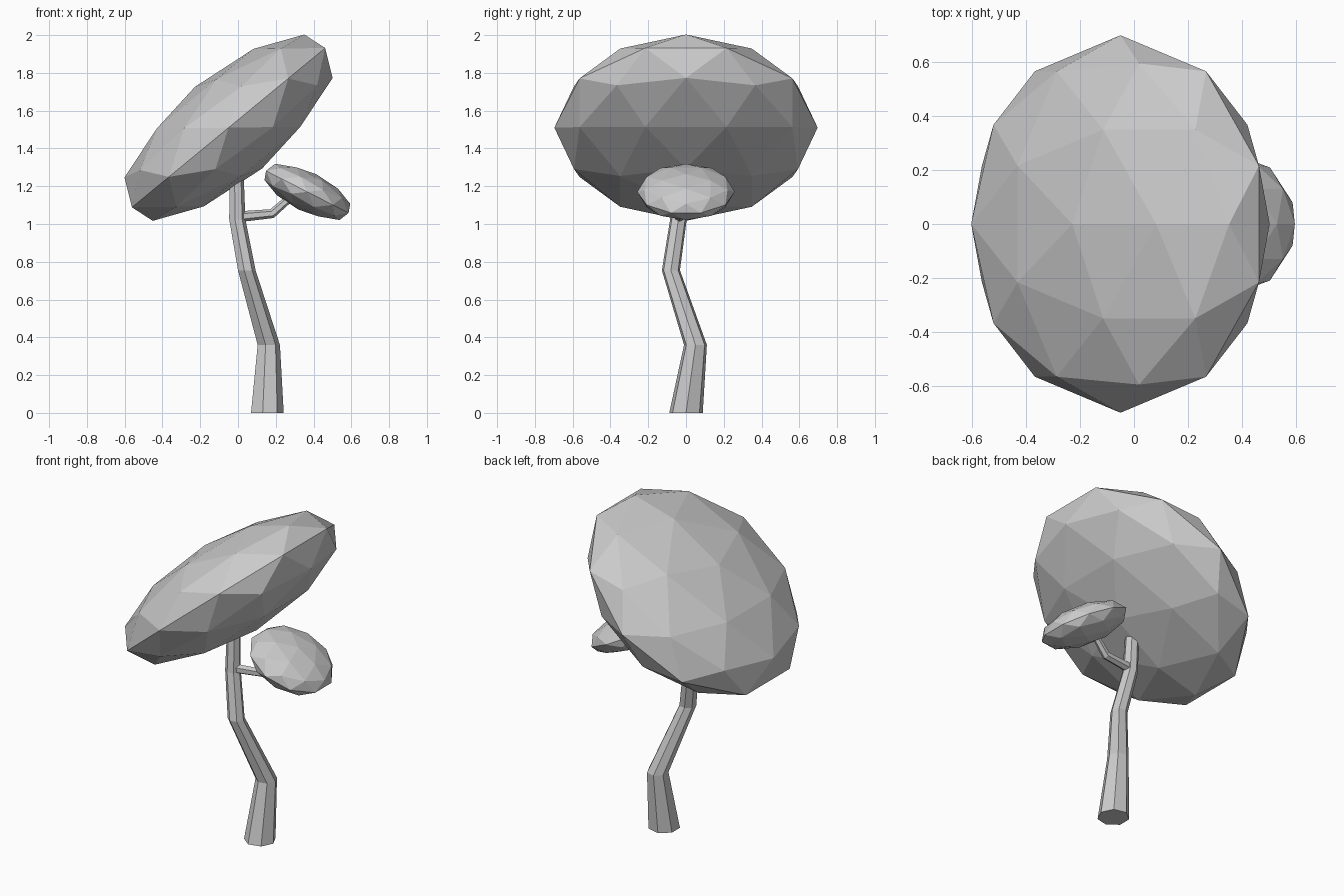
import bpy, bmesh, math
from mathutils import Vector

if "Cube" in bpy.data.objects:
    bpy.data.objects.remove(bpy.data.objects["Cube"])


def tube(name, stations, sides, level=False):
    """Flat-sided tapered tube through (x, y, z, radius); level keeps rings horizontal."""
    bm = bmesh.new()
    pts = [Vector(s[:3]) for s in stations]
    rings = []
    for i, p in enumerate(pts):
        axis = pts[min(i + 1, len(pts) - 1)] - pts[max(i - 1, 0)]
        if level:
            a, b = Vector((1, 0, 0)), Vector((0, 1, 0))
        else:
            axis.normalize()
            b = Vector((0, 1, 0))
            b = (b - axis * b.dot(axis)).normalized()
            a = b.cross(axis)
        r = stations[i][3]
        angles = [2 * math.pi * k / sides for k in range(sides)]
        rings.append([bm.verts.new(p + r * (math.cos(t) * a + math.sin(t) * b)) for t in angles])
    for lo, hi in zip(rings, rings[1:]):
        for k in range(sides):
            n = (k + 1) % sides
            bm.faces.new((lo[k], lo[n], hi[n], hi[k]))
    bm.faces.new(rings[0][::-1])
    bm.faces.new(rings[-1])
    bmesh.ops.recalc_face_normals(bm, faces=bm.faces)
    mesh = bpy.data.meshes.new(name)
    bm.to_mesh(mesh)
    bm.free()
    bpy.context.collection.objects.link(bpy.data.objects.new(name, mesh))


def foliage(name, center, radius, thickness, tilt):
    """Flattened low-poly ball tilted about the y axis."""
    bpy.ops.mesh.primitive_ico_sphere_add(
        subdivisions=2, radius=1, location=center, rotation=(0, math.radians(tilt), 0))
    ob = bpy.context.object
    ob.name = name
    ob.scale = (radius, radius, thickness)


# Crooked trunk, its tip buried in the large crown
tube("trunk", [(0.151, 0, 0, 0.091), (0.16, 0.05, 0.36, 0.062),
               (0.044, -0.08, 0.755, 0.049), (-0.006, -0.04, 1.025, 0.045),
               (-0.01, -0.025, 1.32, 0.038)], 7, level=True)

# Side branch bending up into the small crown
tube("branch", [(-0.01, -0.035, 1.037, 0.029), (0.18, -0.03, 1.055, 0.025),
                (0.30, -0.005, 1.16, 0.02)], 6)

# Two tilted disc-like crowns
foliage("large_crown", (-0.05, 0, 1.51), 0.697, 0.28, -39.5)
foliage("small_crown", (0.367, 0, 1.17), 0.258, 0.105, 27)
